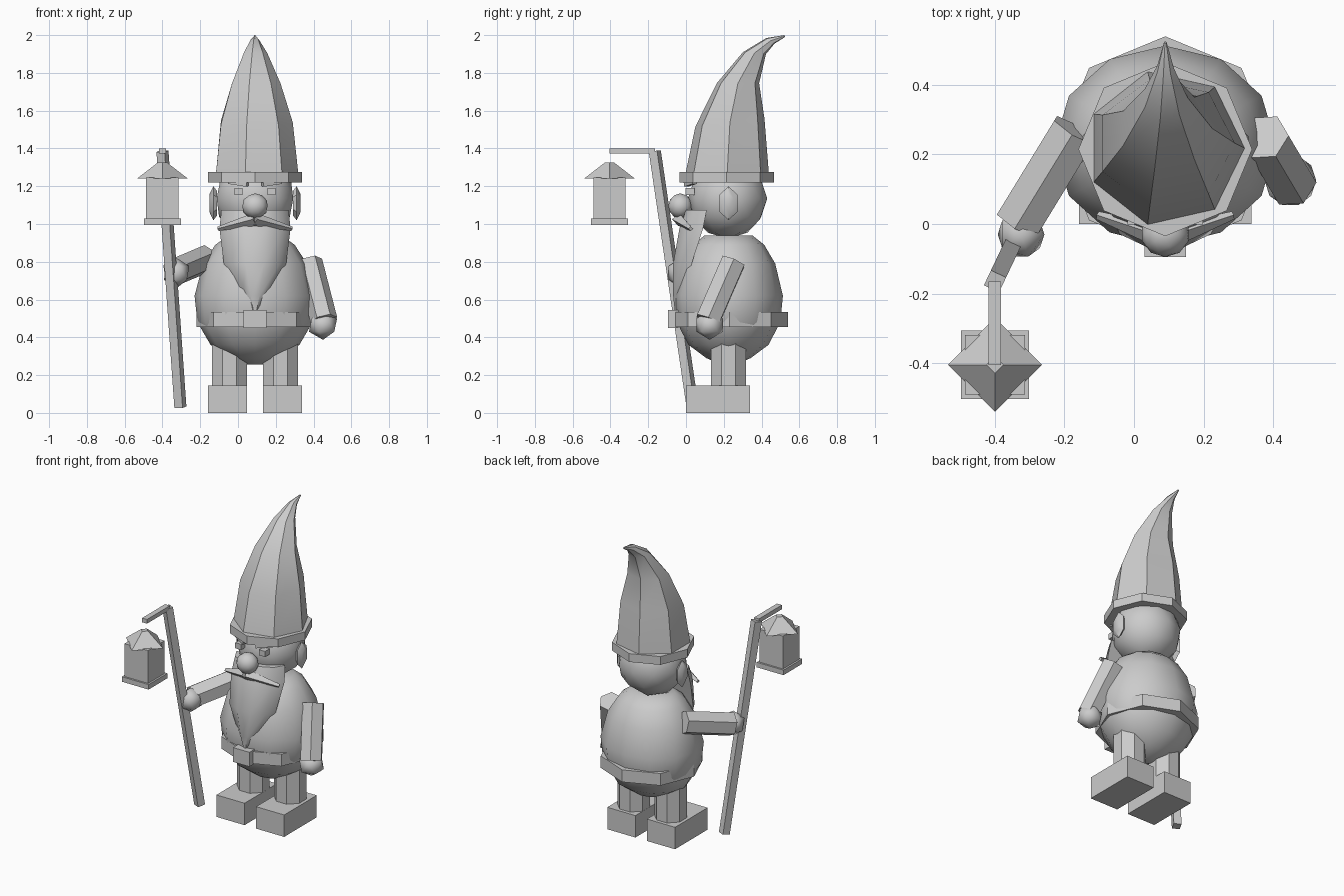
import bpy, bmesh, math
from mathutils import Vector, Matrix

if "Cube" in bpy.data.objects:
    bpy.data.objects.remove(bpy.data.objects["Cube"], do_unlink=True)

grey = bpy.data.materials.new("plain_grey")
grey.use_nodes = True
grey.diffuse_color = (0.6, 0.6, 0.6, 1)
grey.node_tree.nodes["Principled BSDF"].inputs["Base Color"].default_value = grey.diffuse_color

CX, CY = 0.09, 0.225   # vertical axis of the figure


def finish(name, bm, angle=35):
    bmesh.ops.recalc_face_normals(bm, faces=bm.faces)
    mesh = bpy.data.meshes.new(name)
    bm.to_mesh(mesh)
    bm.free()
    mesh.materials.append(grey)
    obj = bpy.data.objects.new(name, mesh)
    bpy.context.collection.objects.link(obj)
    bpy.ops.object.select_all(action='DESELECT')
    bpy.context.view_layer.objects.active = obj
    obj.select_set(True)
    bpy.ops.object.shade_smooth_by_angle(angle=math.radians(angle))
    return obj


def loft(name, rings, angle=35):
    """Skin a list of equally long rings and cap both ends."""
    bm = bmesh.new()
    loops = [[bm.verts.new(p) for p in ring] for ring in rings]
    n = len(loops[0])
    for a, b in zip(loops, loops[1:]):
        for i in range(n):
            j = (i + 1) % n
            bm.faces.new((a[i], a[j], b[j], b[i]))
    bm.faces.new(loops[0])
    bm.faces.new(loops[-1])
    return finish(name, bm, angle)


def ring(cx, cy, z, rx, ry, n, turn=0.0):
    angles = [2 * math.pi * (i + turn) / n for i in range(n)]
    return [(cx + rx * math.cos(a), cy + ry * math.sin(a), z) for a in angles]


def box(name, x0, x1, y0, y1, z0, z1):
    return loft(name, [[(x0, y0, z), (x1, y0, z), (x1, y1, z), (x0, y1, z)] for z in (z0, z1)])


def rod(name, p, q, r0, r1, n, turn=0.5):
    """Straight n-sided bar from p to q."""
    p, q = Vector(p), Vector(q)
    rot = (q - p).to_track_quat('Z', 'Y')
    return loft(name, [[c + rot @ Vector(v) for v in ring(0, 0, 0, r, r, n, turn)]
                       for c, r in ((p, r0), (q, r1))])


def ball(name, centre, radii, detail, angle=45):
    bm = bmesh.new()
    matrix = Matrix.Translation(centre) @ Matrix.Diagonal((*radii, 1))
    bmesh.ops.create_icosphere(bm, subdivisions=detail, radius=1, matrix=matrix)
    return finish(name, bm, angle)


# Round body, head and belt
body_profile = [(0.255, 0.04), (0.29, 0.13), (0.36, 0.235), (0.48, 0.305),
                (0.62, 0.32), (0.79, 0.275), (0.89, 0.21), (0.94, 0.14)]
loft("body", [ring(CX, CY, z, r, r * 0.9, 12) for z, r in body_profile], 50)
ball("head", (CX, 0.22, 1.135), (0.213, 0.21, 0.213), 2)
loft("belt", [ring(CX, 0.23, z, 0.31, 0.31, 8) for z in (0.455, 0.535)])
box("belt_buckle", 0.03, 0.15, -0.095, -0.03, 0.45, 0.545)

# Bent seven-sided hat: front y, front z, back y, back z, half width
loft("hat_brim", [ring(CX, 0.215, z, 0.25, 0.25, 8) for z in (1.22, 1.275)])
hat_bends = [(-0.01, 1.26, 0.445, 1.26, 0.23), (0.045, 1.515, 0.42, 1.56, 0.2),
             (0.16, 1.745, 0.39, 1.745, 0.135), (0.30, 1.91, 0.425, 1.90, 0.065),
             (0.425, 1.985, 0.47, 1.955, 0.025), (0.52, 2.0, 0.525, 1.99, 0.004)]
hat = []
for fy, fz, by, bz, w in hat_bends:
    middle = Vector((CX, (fy + by) / 2, (fz + bz) / 2))
    back = Vector((0, (by - fy) / 2, (bz - fz) / 2))
    hat.append([middle + Vector((c * w, 0, 0)) + back * s for c, s, _ in ring(0, 0, 0, 1, 1, 7)])
loft("hat", hat)

# Parts on both sides of the face and the legs
for side, label in ((1, "left"), (-1, "right")):
    ear = [[(CX + side * (0.22 + t), CY + s * y, 1.11 + s * z)
            for z, y, _ in ring(0, 0, 0, 0.09, 0.055, 6)]
           for t, s in ((-0.02, 0.7), (0.0, 1.0), (0.02, 0.55))]
    loft(label + "_ear", ear)

    eye = CX + side * 0.087
    box(label + "_eye", eye - 0.022, eye + 0.022, -0.002, 0.045, 1.153, 1.19)
    rod(label + "_eyebrow", (CX + side * 0.04, 0.0, 1.21), (CX + side * 0.135, 0.045, 1.225),
        0.018, 0.018, 4)
    rod(label + "_moustache", (CX, -0.04, 1.025), (CX + side * 0.195, 0.025, 0.975),
        0.035, 0.012, 4, 0)

    leg = CX + side * 0.135
    loft(label + "_leg", [ring(leg, CY, z, 0.1, 0.1, 8, 0.5) for z in (0.12, 0.45)])
    foot = CX + side * 0.145
    box(label + "_foot", foot - 0.103, foot + 0.103, 0, 0.34, 0, 0.145)

ball("nose", (CX, -0.03, 1.095), (0.07, 0.065, 0.067), 2)

# Tapering beard with a rounded front: z, half width, front y, back y
beard_levels = [(0.545, 0.03, -0.06, 0.03), (0.62, 0.08, -0.068, 0.02), (0.79, 0.165, -0.068, 0.03),
                (0.975, 0.188, -0.035, 0.09), (1.075, 0.178, 0.0, 0.11)]
beard = []
for z, w, front, back in beard_levels:
    arc = [(-1, 1), (-0.8, 0.4), (-0.3, 0), (0.3, 0), (0.8, 0.4), (1, 1)]
    beard.append([(CX + u * w, front + v * (back - front), z) for u, v in arc])
loft("beard", beard, 40)

# Arms and hands
rod("left_arm", (0.375, 0.25, 0.80), (0.455, 0.115, 0.49), 0.072, 0.072, 6)
ball("left_hand", (0.45, 0.125, 0.465), (0.083, 0.083, 0.078), 1)
rod("right_arm", (-0.17, 0.27, 0.815), (-0.335, 0.0, 0.745), 0.075, 0.075, 6)
ball("right_hand", (-0.325, -0.03, 0.74), (0.075, 0.075, 0.08), 1)

# Staff with a hanging lantern
rod("staff", (-0.305, 0.035, 0.03), (-0.40, -0.165, 1.385), 0.034, 0.034, 4)
box("staff_hook", -0.418, -0.382, -0.405, -0.165, 1.372, 1.4)
LX, LY = -0.40, -0.405
loft("lantern_roof", [ring(LX, LY, z, r, r, 4) for z, r in ((1.24, 0.135), (1.325, 0.025))])
box("lantern_case", LX - 0.086, LX + 0.086, LY - 0.086, LY + 0.086, 1.0, 1.245)
box("lantern_base", LX - 0.098, LX + 0.098, LY - 0.098, LY + 0.098, 0.995, 1.028)
